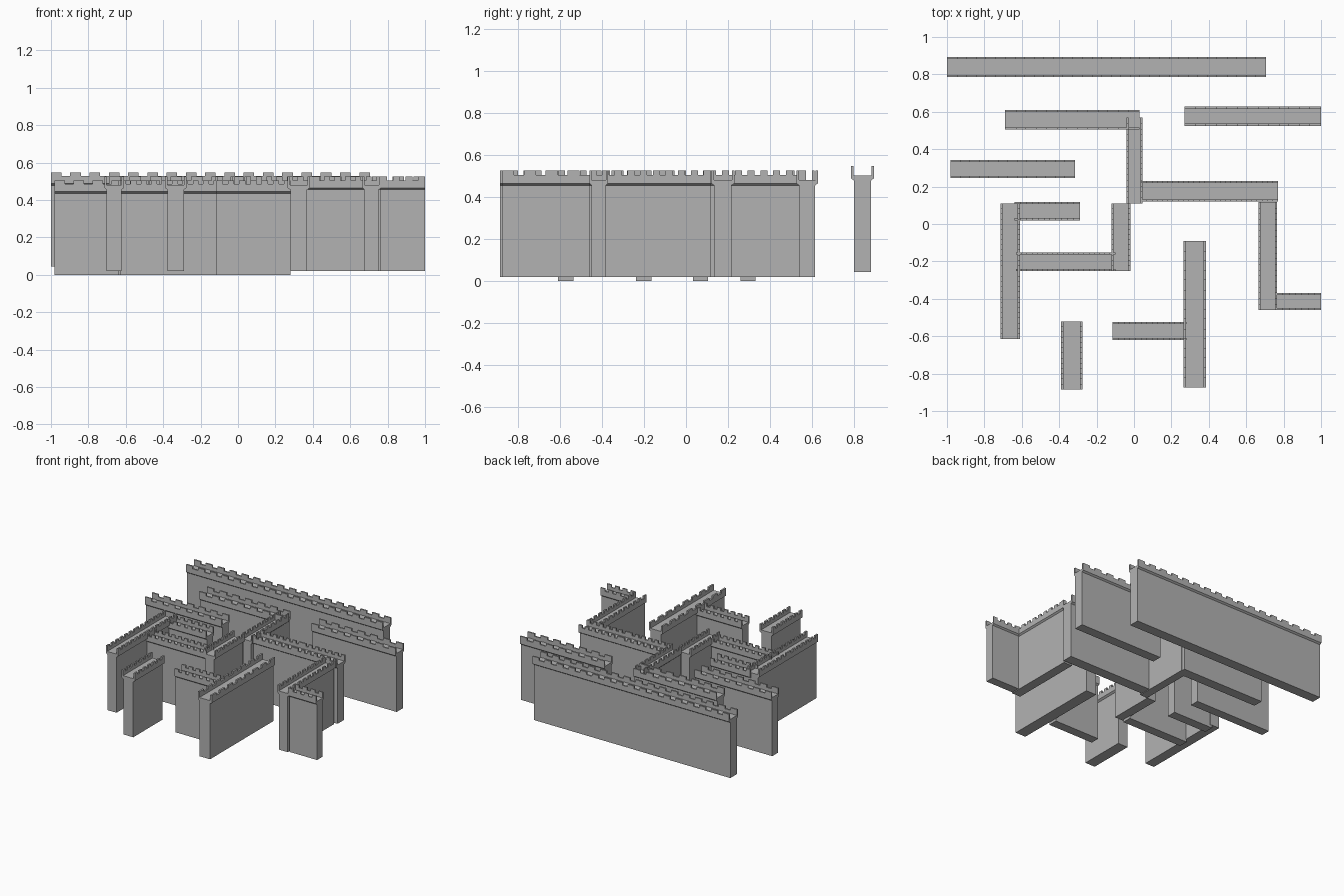
import bpy, bmesh

old = bpy.data.objects.get("Cube")
if old:
    bpy.data.objects.remove(old, do_unlink=True)

stone = bpy.data.materials.new("grey stone")
stone.use_nodes = True
GREY = (0.45, 0.45, 0.45, 1)
stone.diffuse_color = GREY
stone.node_tree.nodes["Principled BSDF"].inputs["Base Color"].default_value = GREY


def prism(bm, outline, start, end, place):
    """Extrude a closed (across, height) outline along the wall."""
    rings = [[bm.verts.new(place(u, c, z)) for c, z in outline] for u in (start, end)]
    bm.faces.new(rings[0])
    bm.faces.new(rings[1])
    n = len(outline)
    for i in range(n):
        j = (i + 1) % n
        bm.faces.new((rings[0][i], rings[0][j], rings[1][j], rings[1][i]))


def wall(name, x0, x1, y0, y1, base=0.02):
    along_x = (x1 - x0) > (y1 - y0)
    length = (x1 - x0) if along_x else (y1 - y0)
    half = ((y1 - y0) if along_x else (x1 - x0)) / 2
    mx, my = (x0 + x1) / 2, (y0 + y1) / 2

    def place(u, c, z):
        u -= length / 2
        return (mx + u, my + c, z + base) if along_x else (mx + c, my + u, z + base)

    bm = bmesh.new()
    # wall body, overhanging walkway and low parapets as one section
    body, inner = half * 0.75, half * 0.78
    side = [(body, 0), (body, 0.435), (half, 0.445), (half, 0.485),
            (inner, 0.485), (inner, 0.46)]
    prism(bm, side + [(-c, z) for c, z in reversed(side)], 0, length, place)

    # merlons on both parapets
    pitch = 0.1 if length > 0.6 else 0.055
    count = max(2, round(length / pitch))
    width = length / (count - 0.45)
    for i in range(count):
        a = i * width
        for s in (-1, 1):
            block = [(s * inner, 0.485), (s * half, 0.485), (s * half, 0.505), (s * inner, 0.505)]
            prism(bm, block, a, a + width * 0.55, place)

    bmesh.ops.recalc_face_normals(bm, faces=bm.faces)
    mesh = bpy.data.meshes.new(name)
    bm.to_mesh(mesh)
    bm.free()
    mesh.materials.append(stone)
    bpy.context.collection.objects.link(bpy.data.objects.new(name, mesh))


# rear walls
wall("long_back_wall", -1, 0.705, 0.785, 0.893, 0.043)
wall("back_left_wall", 0.27, 1, 0.525, 0.627)
wall("back_right_wall", -0.69, 0.03, 0.505, 0.61)
wall("centre_wall", -0.04, 0.045, 0.11, 0.57)
# left side walls
wall("left_corridor_inner", 0.04, 0.405, 0.12, 0.23)
wall("left_corridor_outer", 0.405, 0.77, 0.12, 0.23)
wall("left_cross_wall", 0.665, 0.765, -0.46, 0.117)
wall("left_end_wall", 0.76, 1, -0.46, -0.37)
# right side walls
wall("right_outer_wall", -0.98, -0.315, 0.247, 0.343, 0)
wall("right_inner_wall", -0.64, -0.29, 0.02, 0.118, 0)
wall("right_cross_rear", -0.715, -0.61, -0.25, 0.11)
wall("right_cross_front", -0.715, -0.61, -0.615, -0.25)
wall("courtyard_wall", -0.63, -0.1, -0.25, -0.153, 0)
wall("courtyard_cross_wall", -0.12, -0.02, -0.25, 0.11)
# front walls
wall("front_short_wall", -0.39, -0.275, -0.885, -0.52)
wall("front_side_wall", -0.115, 0.28, -0.62, -0.523, 0)
wall("front_long_wall", 0.265, 0.385, -0.875, -0.09)
